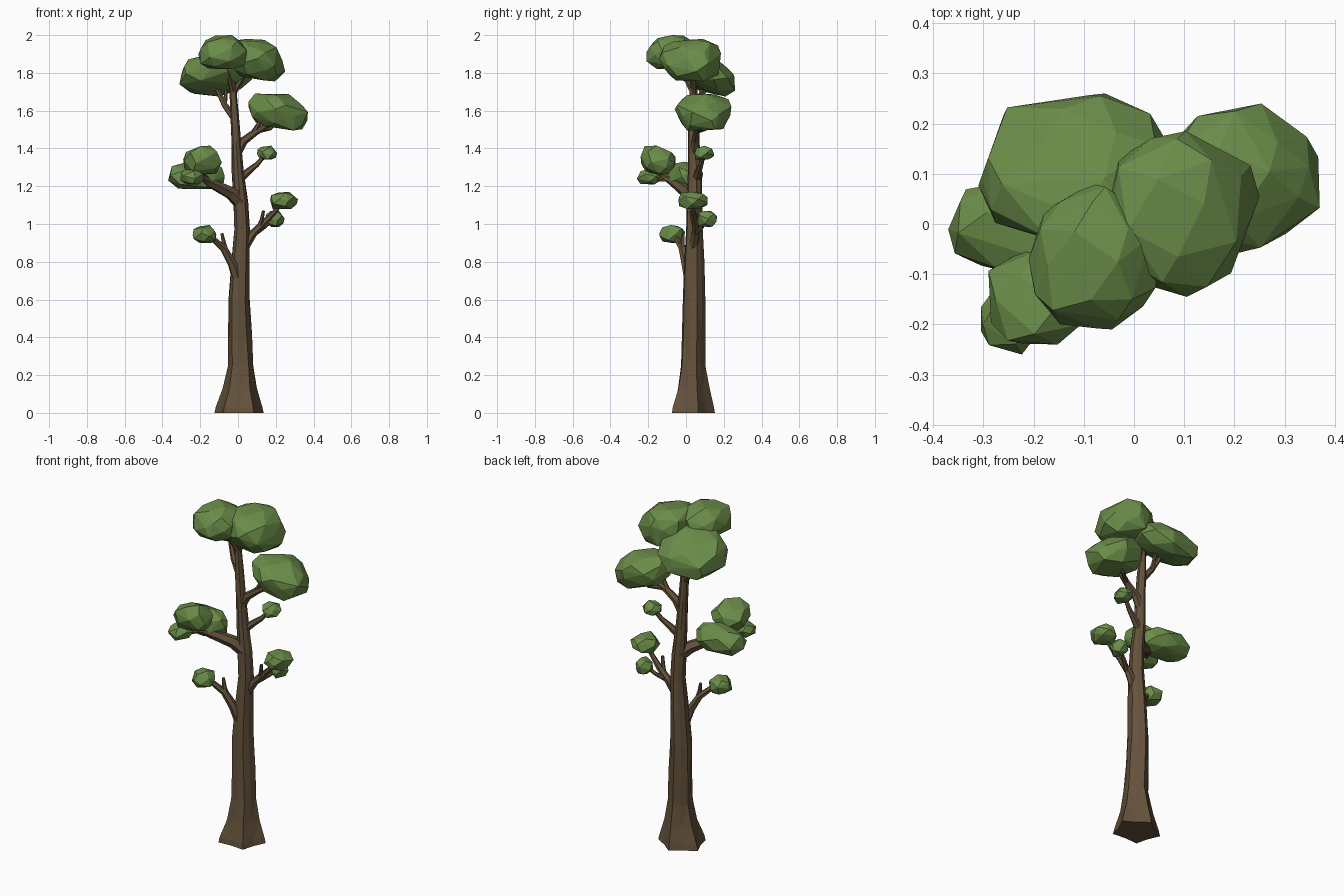
import bpy, bmesh, math, random
from mathutils import Vector

random.seed(7)

def material(name, col):
    m = bpy.data.materials.new(name)
    m.diffuse_color = (*col, 1)
    return m

BARK = material("bark brown", (0.128, 0.084, 0.044))
LEAF = material("leaf green", (0.145, 0.265, 0.066))

def finish(name, bm, mat):
    bmesh.ops.recalc_face_normals(bm, faces=bm.faces)
    me = bpy.data.meshes.new(name)
    bm.to_mesh(me)
    bm.free()
    me.materials.append(mat)
    ob = bpy.data.objects.new(name, me)
    bpy.context.collection.objects.link(ob)
    return ob

def skin(name, rings, mat):
    """Join rings of points into a closed, flat-faced tube."""
    bm = bmesh.new()
    vs = [[bm.verts.new(p) for p in r] for r in rings]
    n = len(vs[0])
    for a, b in zip(vs, vs[1:]):
        for i in range(n):
            j = (i + 1) % n
            if (i % 2):
                bm.faces.new((a[i], a[j], b[j])); bm.faces.new((a[i], b[j], b[i]))
            else:
                bm.faces.new((a[i], a[j], b[i])); bm.faces.new((a[j], b[j], b[i]))
    bm.faces.new(vs[0])
    bm.faces.new(vs[-1])
    return finish(name, bm, mat)

# Trunk: z, centre x, centre y, radius x, radius y, root lobe depth
TRUNK = [
    (0.00, 0.005, 0.028, 0.137, 0.125, 0.24),
    (0.03, 0.005, 0.028, 0.130, 0.120, 0.24),
    (0.13, 0.010, 0.032, 0.096, 0.092, 0.20),
    (0.25, 0.014, 0.035, 0.073, 0.068, 0.14),
    (0.42, 0.008, 0.038, 0.066, 0.064, 0.10),
    (0.60, 0.004, 0.040, 0.060, 0.062, 0.08),
    (0.80, 0.012, 0.042, 0.051, 0.054, 0.08),
    (0.97, 0.020, 0.044, 0.043, 0.045, 0.06),
    (1.12, 0.014, 0.044, 0.040, 0.041, 0.06),
    (1.27, 0.000, 0.045, 0.034, 0.037, 0.06),
    (1.42, -0.008, 0.042, 0.028, 0.032, 0.06),
    (1.57, -0.018, 0.040, 0.024, 0.028, 0.06),
    (1.70, -0.026, 0.040, 0.020, 0.022, 0.06),
    (1.80, -0.030, 0.036, 0.015, 0.015, 0.00),
]
rings = []
for z, cx, cy, rx, ry, lobe in TRUNK:
    ring = []
    for i in range(10):
        a = 2 * math.pi * i / 10 + 0.3
        k = (1 - lobe if i % 2 else 1.0) * (random.uniform(0.95, 1.05) if z > 0.03 else 1)
        ring.append((cx + rx * k * math.cos(a), cy + ry * k * math.sin(a), z))
    rings.append(ring)
skin("trunk", rings, BARK)

def branch(name, r0, r1, *pts):
    """Tapered six-sided limb along a path."""
    pts = [Vector(p) for p in pts]
    out = []
    for i, p in enumerate(pts):
        t = (pts[min(i + 1, len(pts) - 1)] - pts[max(i - 1, 0)]).normalized()
        u = t.cross(Vector((0.3, 1, 0.1))).normalized()
        v = t.cross(u)
        r = r0 + (r1 - r0) * i / (len(pts) - 1)
        out.append([p + r * (u * math.cos(k * math.pi / 3) + v * math.sin(k * math.pi / 3))
                    for k in range(6)])
    skin(name, out, BARK)

# Lower left limb and its snag
branch("low_left_branch", 0.030, 0.010, (0.0, 0.02, 0.70), (-0.03, 0.0, 0.79),
       (-0.075, -0.02, 0.87), (-0.13, -0.05, 0.92), (-0.18, -0.07, 0.95))
branch("low_left_snag", 0.016, 0.008, (-0.06, -0.015, 0.84), (-0.075, -0.02, 0.90), (-0.085, -0.015, 0.95))
# Lower right limb with twigs
branch("low_right_branch", 0.026, 0.009, (0.035, 0.04, 0.88), (0.08, 0.05, 0.95),
       (0.14, 0.05, 1.01), (0.19, 0.04, 1.06), (0.24, 0.035, 1.12))
branch("low_right_snag", 0.014, 0.008, (0.11, 0.05, 0.98), (0.125, 0.035, 1.02), (0.135, 0.025, 1.07))
branch("low_right_twig", 0.014, 0.008, (0.09, 0.05, 0.95), (0.14, 0.085, 0.985), (0.195, 0.11, 1.03))
# Middle left limb forking to three clumps
branch("mid_left_branch", 0.040, 0.015, (0.01, 0.04, 1.12), (-0.04, 0.01, 1.165),
       (-0.10, -0.03, 1.195), (-0.16, -0.07, 1.225), (-0.20, -0.12, 1.26), (-0.19, -0.15, 1.32))
branch("mid_left_fork", 0.018, 0.010, (-0.11, -0.03, 1.20), (-0.17, -0.015, 1.22), (-0.22, 0.0, 1.26))
branch("mid_left_twig", 0.013, 0.008, (-0.17, -0.09, 1.235), (-0.21, -0.15, 1.235), (-0.24, -0.19, 1.25))
# Middle right limb
branch("mid_right_branch", 0.024, 0.009, (0.0, 0.05, 1.23), (0.05, 0.065, 1.275),
       (0.10, 0.08, 1.315), (0.155, 0.10, 1.38))
# Upper right limb
branch("upper_right_branch", 0.027, 0.011, (-0.01, 0.045, 1.37), (0.03, 0.05, 1.44),
       (0.09, 0.055, 1.485), (0.15, 0.07, 1.52), (0.21, 0.09, 1.58))
branch("upper_right_fork", 0.015, 0.009, (0.08, 0.055, 1.48), (0.11, 0.05, 1.53), (0.13, 0.05, 1.60))
branch("upper_right_twig", 0.012, 0.008, (0.10, 0.06, 1.49), (0.17, 0.11, 1.505), (0.22, 0.13, 1.56))
# Crown limbs
branch("crown_left_branch", 0.020, 0.010, (-0.02, 0.04, 1.56), (-0.07, 0.06, 1.63),
       (-0.10, 0.08, 1.69), (-0.14, 0.11, 1.78))
branch("crown_left_fork", 0.012, 0.008, (-0.07, 0.06, 1.62), (-0.065, 0.09, 1.68), (-0.06, 0.12, 1.77))
branch("crown_front_branch", 0.016, 0.010, (-0.025, 0.04, 1.69), (-0.045, 0.0, 1.77), (-0.07, -0.06, 1.88))
branch("crown_right_branch", 0.016, 0.010, (-0.025, 0.04, 1.69), (0.02, 0.04, 1.77), (0.09, 0.03, 1.85))

def clump(name, n, x, y, z, slope=(0, 0)):
    """Faceted leaf mass filling the given x, y, z spans, optionally leaning."""
    pts = []
    for i in range(n):
        h = 1 - 2 * (i + 0.5) / n
        a = i * 2.39996 + random.uniform(-0.25, 0.25)
        s = math.sqrt(1 - h * h) ** 0.8
        k = random.uniform(0.9, 1.06)
        p = Vector((s * math.cos(a) * k, s * math.sin(a) * k, h * k))
        p.z = max(p.z, -0.8)
        p.z += slope[0] * p.x + slope[1] * p.y
        pts.append(p)
    for ax, (lo, hi) in enumerate((x, y, z)):
        mn, mx = min(p[ax] for p in pts), max(p[ax] for p in pts)
        for p in pts:
            p[ax] = lo + (hi - lo) * (p[ax] - mn) / (mx - mn)
    bm = bmesh.new()
    for p in pts:
        bm.verts.new(p)
    res = bmesh.ops.convex_hull(bm, input=bm.verts)
    loose = [v for v in bm.verts if not v.link_faces]
    bmesh.ops.delete(bm, geom=loose, context='VERTS')
    finish(name, bm, LEAF)

# Crown clumps
clump("crown_front_leaves", 34, (-0.21, 0.06), (-0.21, 0.08), (1.82, 2.00))
clump("crown_right_leaves", 34, (-0.06, 0.25), (-0.145, 0.185), (1.755, 1.98), (-0.2, 0))
clump("crown_back_leaves", 36, (-0.31, 0.075), (-0.05, 0.26), (1.675, 1.91), (0.1, -0.45))
clump("upper_right_leaves", 36, (0.055, 0.37), (-0.06, 0.24), (1.495, 1.69), (-0.25, 0))
# Middle left clumps
clump("mid_left_top_leaves", 24, (-0.29, -0.085), (-0.24, -0.055), (1.26, 1.415), (0, -0.2))
clump("mid_left_wide_leaves", 28, (-0.37, -0.07), (-0.10, 0.09), (1.185, 1.33))
clump("mid_left_small_leaves", 18, (-0.305, -0.18), (-0.26, -0.13), (1.21, 1.29))
# Small tufts
clump("low_left_leaves", 18, (-0.24, -0.115), (-0.14, -0.005), (0.90, 0.995))
clump("mid_right_leaves", 18, (0.10, 0.207), (0.045, 0.15), (1.34, 1.415))
clump("low_right_top_leaves", 20, (0.17, 0.317), (-0.04, 0.115), (1.08, 1.17))
clump("low_right_side_leaves", 18, (0.145, 0.247), (0.06, 0.165), (0.985, 1.07))
